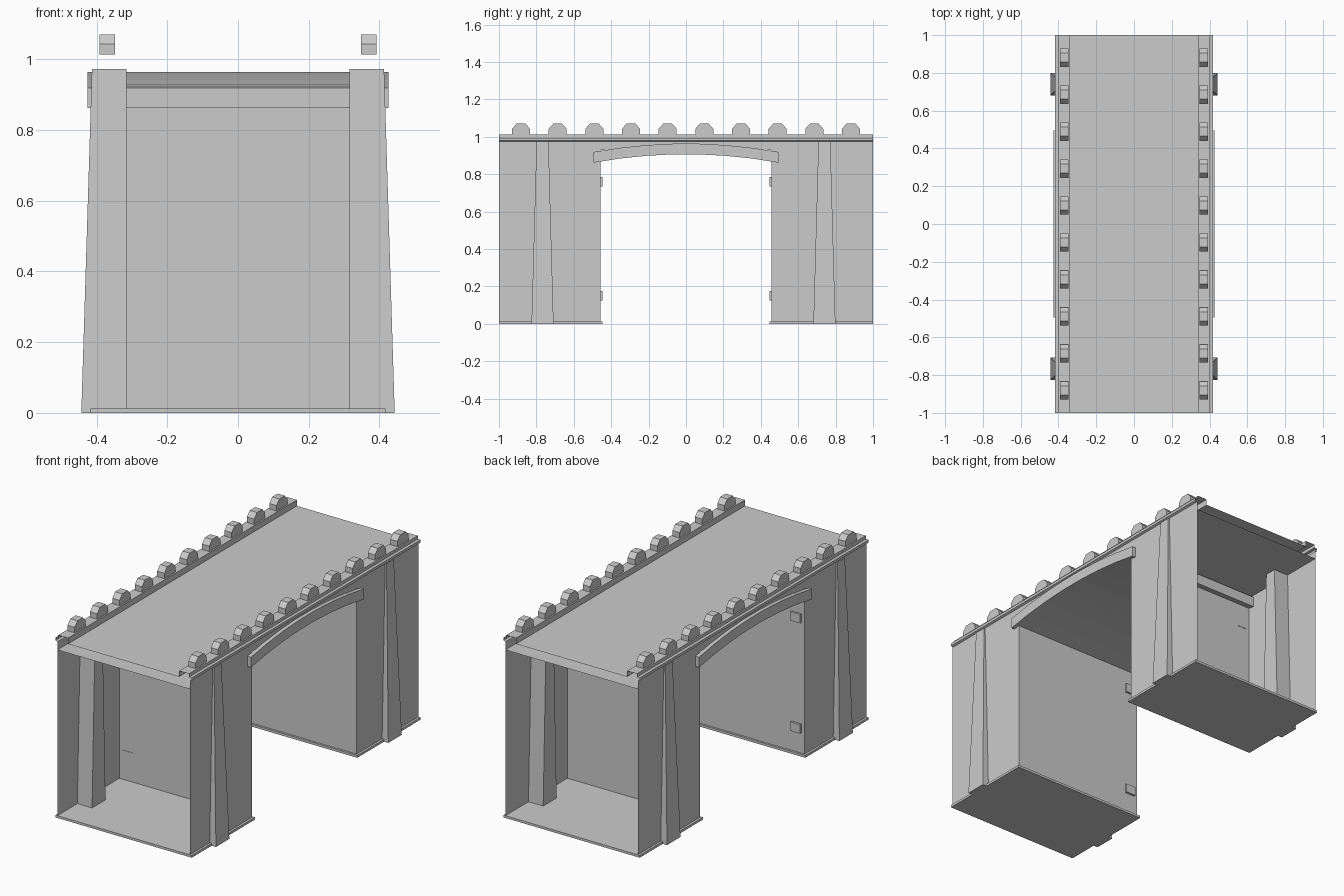
import bpy, bmesh
from mathutils import Vector

if "Cube" in bpy.data.objects:
    bpy.data.objects.remove(bpy.data.objects["Cube"])


def sweep(name, points, vec, closed=True, caps=True, taper=None):
    """Sweep a 3D outline along vec; taper gives a different end outline."""
    bm = bmesh.new()
    a = [bm.verts.new(p) for p in points]
    end = taper or [Vector(p) + Vector(vec) for p in points]
    b = [bm.verts.new(p) for p in end]
    n = len(a)
    for i in range(n if closed else n - 1):
        j = (i + 1) % n
        bm.faces.new((a[i], a[j], b[j], b[i]))
    if caps:
        bm.faces.new(a[::-1])
        bm.faces.new(b)
    bmesh.ops.recalc_face_normals(bm, faces=bm.faces)
    mesh = bpy.data.meshes.new(name)
    bm.to_mesh(mesh)
    bm.free()
    ob = bpy.data.objects.new(name, mesh)
    bpy.context.collection.objects.link(ob)
    return ob


def box(name, x0, x1, y0, y1, z0, z1):
    return sweep(name, [(x0, y0, z0), (x1, y0, z0), (x1, y1, z0), (x0, y1, z0)], (0, 0, z1 - z0))


def rect(x0, x1, y0, y1, z):
    return [(x0, y0, z), (x1, y0, z), (x1, y1, z), (x0, y1, z)]


# Deck: hollow open-ended section with fascia, lip and parapets
half = [(0.405, 0.93), (0.405, 0.975), (0.417, 0.98), (0.417, 0.995),
        (0.40, 0.995), (0.40, 1.013), (0.34, 1.013), (0.34, 0.98)]
section = half + [(-x, z) for x, z in reversed(half)]
sweep("deck", [(x, -1, z) for x, z in section], (0, 2, 0), caps=False)

# Round-topped merlons along both parapets
merlon = [(-0.048, 1.013), (0.048, 1.013), (0.048, 1.043), (0.024, 1.07), (-0.024, 1.07), (-0.048, 1.043)]
for sx in (-1, 1):
    for i in range(10):
        y = -0.882 + i * 0.196
        sweep("merlon", [(sx * 0.37 - 0.022, y + dy, z) for dy, z in merlon], (0.044, 0, 0))

# Shallow arch spanning the opening
N = 7
ys = [-0.495 + 0.99 * i / N for i in range(N + 1)]
drop = [0.045 * (y / 0.495) ** 2 for y in ys]
arch = [(-0.426, y, 0.907 - d) for y, d in zip(ys, drop)]
arch += [(-0.426, y, 0.964 - d) for y, d in reversed(list(zip(ys, drop)))]
sweep("arch", arch, (0.852, 0, 0))

for s, by in ((-1, -0.767), (1, 0.74)):
    # Tower shell, open at the outer end
    sweep("tower_walls", [(0.405, s, 0), (0.405, s * 0.458, 0), (-0.405, s * 0.458, 0), (-0.405, s, 0)],
          (0, 0, 0.93), closed=False, caps=False)
    # Base plate with a small projecting rim
    box("base_plate", -0.417, 0.417, min(s, s * 0.447), max(s, s * 0.447), 0, 0.013)
    # Tapered buttresses passing through the side walls
    for sx in (-1, 1):
        sweep("buttress", rect(sx * 0.315, sx * 0.443, by - 0.059, by + 0.059, 0), (0, 0, 1),
              taper=rect(sx * 0.315, sx * 0.413, by - 0.032, by + 0.032, 0.972))
    # Hinge blocks on the inner wall
    for z in (0.15, 0.76):
        box("hinge_block", -0.385, -0.325, min(s * 0.447, s * 0.46), max(s * 0.447, s * 0.46),
            z - 0.025, z + 0.025)
